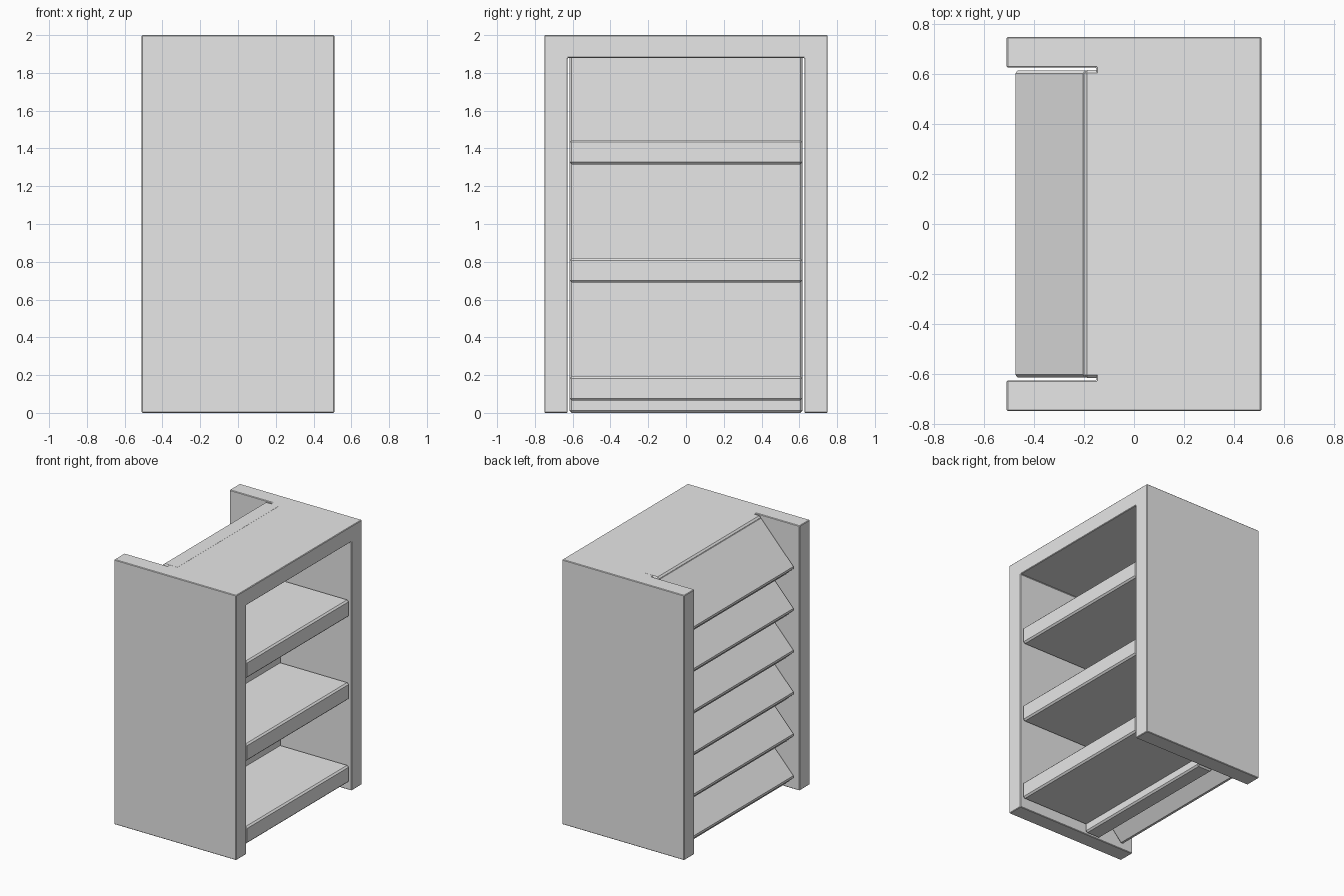
import bpy
import math
from mathutils import Vector

if "Cube" in bpy.data.objects:
    bpy.data.objects.remove(bpy.data.objects["Cube"])

BEVEL = 0.012
grey = bpy.data.materials.new("light_grey")
grey.diffuse_color = (0.8, 0.8, 0.8, 1.0)
grey.use_nodes = True
grey.node_tree.nodes["Principled BSDF"].inputs["Base Color"].default_value = grey.diffuse_color


def box(name, lo, hi):
    """Axis-aligned box between two corners."""
    lo, hi = Vector(lo), Vector(hi)
    bpy.ops.mesh.primitive_cube_add(size=1, location=(lo + hi) / 2)
    ob = bpy.context.object
    ob.name = name
    for v in ob.data.vertices:
        v.co = v.co * (hi - lo)
    ob.data.materials.append(grey)
    return ob


def soften(ob):
    """Narrow chamfer on all edges."""
    mod = ob.modifiers.new("chamfer", "BEVEL")
    mod.width = BEVEL
    mod.segments = 1
    mod.limit_method = "ANGLE"
    mod.angle_limit = math.radians(40)


def cut(ob, cutter):
    mod = ob.modifiers.new("cut", "BOOLEAN")
    mod.operation = "DIFFERENCE"
    mod.solver = "EXACT"
    mod.object = cutter
    cutter.hide_render = True
    cutter.display_type = "WIRE"


# Outer frame: two sides and a top, with the top cut back behind the slats
frame = box("frame", (-0.51, -0.75, 0), (0.51, 0.75, 2))
cut(frame, box("cutter_inside", (-1, -0.627, -0.5), (1, 0.627, 1.88)))
cut(frame, box("cutter_back_notch", (-1, -0.627, 1), (-0.15, 0.627, 2.5)))
soften(frame)

# Upright panel between the shelves and the slats
soften(box("inner_panel", (-0.2, -0.617, 0), (-0.07, 0.617, 2.0005)))

# Shelves
for i, z in enumerate((0.065, 0.69, 1.315)):
    soften(box(f"shelf_{i + 1}", (-0.12, -0.617, z), (0.5, 0.617, z + 0.13)))

# Sloping slats: outer face runs from the panel down and outwards
inner_top = Vector((-0.197, 0, 1.995))
outer_low = Vector((-0.484, 0, 1.685))
slope = outer_low - inner_top
direction = slope.normalized()
normal = Vector((direction.z, 0, -direction.x))   # outward side of the slat
THICK = 0.12
for i in range(6):
    mid = (inner_top + outer_low) / 2 - normal * THICK / 2 - Vector((0, 0, 0.316 * i))
    slat = box(f"slat_{i + 1}", (-THICK / 2, -0.615, -slope.length / 2),
               (THICK / 2, 0.615, slope.length / 2))
    slat.location = mid
    slat.rotation_euler = (0, math.atan2(-direction.x, -direction.z), 0)
    soften(slat)
